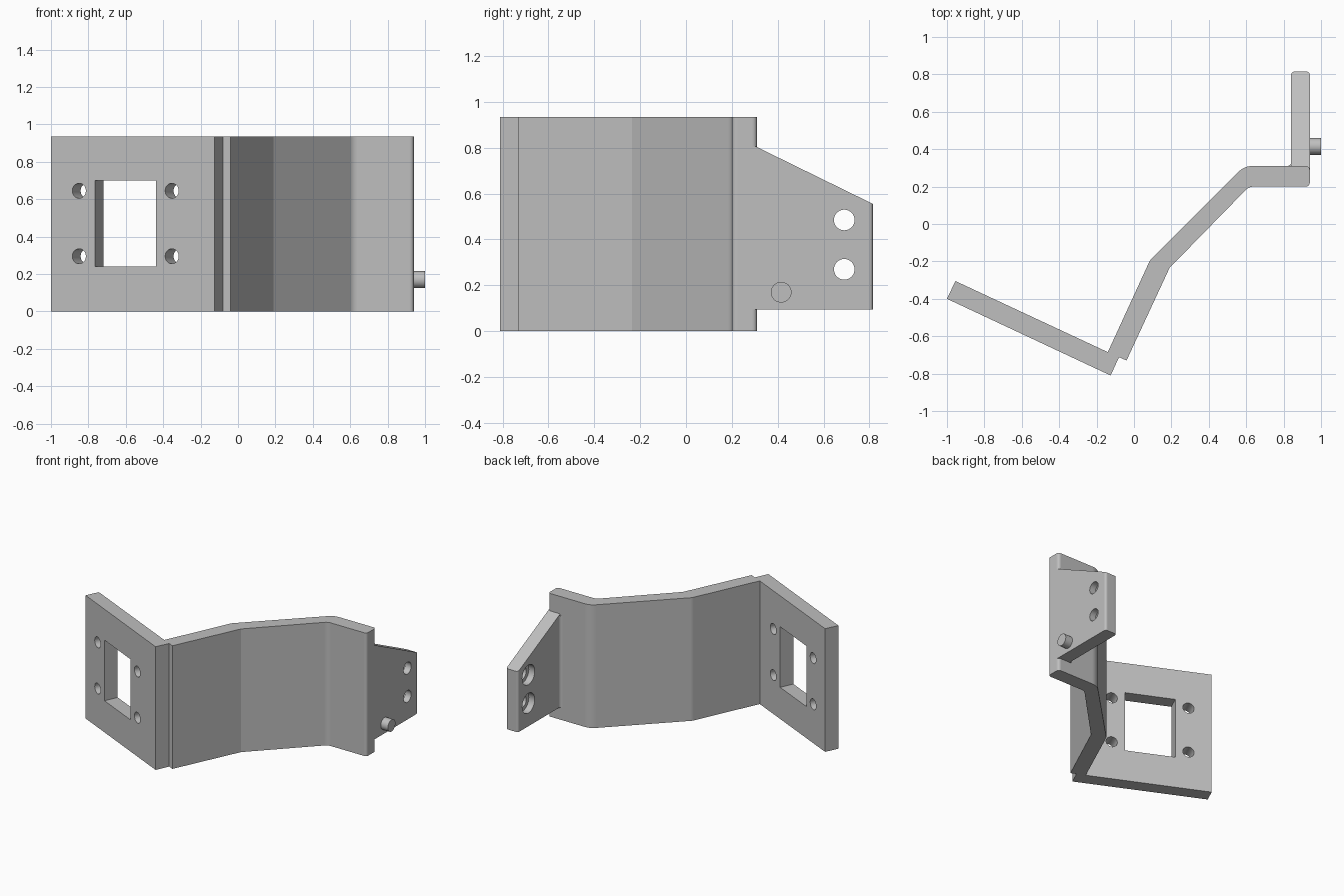
import bpy, bmesh, math
from mathutils import Vector, Matrix

cube = bpy.data.objects.get("Cube")
if cube:
    bpy.data.objects.remove(cube, do_unlink=True)

grey = bpy.data.materials.new("plain grey")
grey.use_nodes = True
grey.diffuse_color = (0.52, 0.52, 0.52, 1)
grey.node_tree.nodes["Principled BSDF"].inputs["Base Color"].default_value = grey.diffuse_color


def rounded(corners, steps=9):
    """Outline from (x, y, setback) corners; a setback above 0 rounds the corner."""
    out = []
    for i, (x, y, t) in enumerate(corners):
        p = Vector((x, y))
        if not t:
            out.append(p)
            continue
        a = p + (Vector(corners[i - 1][:2]) - p).normalized() * t
        b = p + (Vector(corners[(i + 1) % len(corners)][:2]) - p).normalized() * t
        for k in range(steps + 1):
            u = k / steps
            out.append(a * (1 - u) ** 2 + p * 2 * u * (1 - u) + b * u * u)
    return out


def make_object(name, bm):
    bmesh.ops.recalc_face_normals(bm, faces=bm.faces)
    mesh = bpy.data.meshes.new(name)
    bm.to_mesh(mesh)
    bm.free()
    mesh.materials.append(grey)
    obj = bpy.data.objects.new(name, mesh)
    bpy.context.collection.objects.link(obj)
    return obj


def prism(name, outline, low, high):
    """Plan outline raised from low to high."""
    bm = bmesh.new()
    face = bm.faces.new([bm.verts.new((p[0], p[1], low)) for p in outline])
    top = bmesh.ops.extrude_face_region(bm, geom=[face])["geom"]
    verts = [v for v in top if isinstance(v, bmesh.types.BMVert)]
    bmesh.ops.translate(bm, verts=verts, vec=(0, 0, high - low))
    return make_object(name, bm)


def cylinder(name, centre, direction, radius, length):
    bm = bmesh.new()
    turn = Vector(direction).to_track_quat("Z", "Y").to_matrix().to_4x4()
    bmesh.ops.create_cone(bm, cap_ends=True, segments=40, radius1=radius, radius2=radius,
                          depth=length, matrix=Matrix.Translation(centre) @ turn)
    return make_object(name, bm)


def activate(obj):
    bpy.ops.object.select_all(action="DESELECT")
    obj.select_set(True)
    bpy.context.view_layer.objects.active = obj


def cut(obj, cutter):
    cutter.hide_render = True
    activate(obj)
    mod = obj.modifiers.new("cut", "BOOLEAN")
    mod.operation, mod.solver, mod.object = "DIFFERENCE", "EXACT", cutter
    bpy.ops.object.modifier_apply(modifier=mod.name)
    bpy.data.objects.remove(cutter, do_unlink=True)


def smooth(obj):
    activate(obj)
    bpy.ops.object.shade_smooth_by_angle(angle=math.radians(17))
    mod = obj.modifiers.new("even shading", "WEIGHTED_NORMAL")
    mod.keep_sharp = True


# Bent strip: slanted plate, notch, two bends and the flat end
height = 0.935
bracket = prism("bent_bracket", rounded([
    (-1, -0.40, 0), (-0.125, -0.81, 0), (-0.08, -0.712, 0), (-0.04, -0.73, 0),
    (0.19, -0.235, 0), (0.615, 0.2, 0.025), (0.94, 0.2, 0.025), (0.94, 0.31, 0.025),
    (0.59, 0.31, 0.045), (0.085, -0.195, 0.012), (-0.14, -0.685, 0), (-0.955, -0.305, 0),
]), 0, height)

# Window and screw holes through the slanted plate
slant = math.radians(-25)
along = Vector((math.cos(slant), math.sin(slant), 0))
across = Vector((-along.y, along.x, 0))


def on_plate(s, z):
    return Vector((-1, -0.4, z)) + along * s + across * 0.052


bm = bmesh.new()
bmesh.ops.create_cube(bm, size=1, matrix=Matrix.Translation(on_plate(0.44, 0.47))
                      @ Matrix.Rotation(slant, 4, "Z") @ Matrix.Diagonal((0.36, 0.3, 0.46, 1)))
cut(bracket, make_object("window_cutter", bm))
for s in (0.166, 0.714):
    for z in (0.295, 0.645):
        cut(bracket, cylinder("screw_cutter", on_plate(s, z), across, 0.04, 0.3))
smooth(bracket)

# Side tab: rounded plan, trimmed to its sloping side outline
tab = prism("side_tab", rounded([
    (0.84, 0.285, 0), (0.94, 0.285, 0), (0.94, 0.815, 0.02), (0.84, 0.815, 0.02)]),
    0.095, 0.805)
slope = prism("slope_cutter", [(0.305, 0.805), (0.815, 0.555), (1.0, 0.464),
                               (1.0, 1.0), (0.305, 1.0)], 0.7, 1.1)
# Turn the side outline upright so that it runs along x
slope.data.transform(Matrix(((0, 0, 1, 0), (1, 0, 0, 0), (0, 1, 0, 0), (0, 0, 0, 1))))
cut(tab, slope)
for z in (0.27, 0.485):
    cut(tab, cylinder("hole_cutter", (0.89, 0.69, z), (1, 0, 0), 0.045, 0.3))
    cut(tab, cylinder("counterbore_cutter", (0.79, 0.69, z), (1, 0, 0), 0.075, 0.2))
smooth(tab)

# Small fillet in the inside corner
arc = [(0.82 + 0.02 * math.sin(a), 0.33 - 0.02 * math.cos(a))
       for a in (math.radians(15 * k) for k in range(7))]
smooth(prism("inner_fillet", arc + [(0.84, 0.31)], 0.095, 0.79))

# Locating pin on the outside of the tab
smooth(cylinder("locating_pin", (0.96, 0.415, 0.17), (1, 0, 0), 0.045, 0.08))
